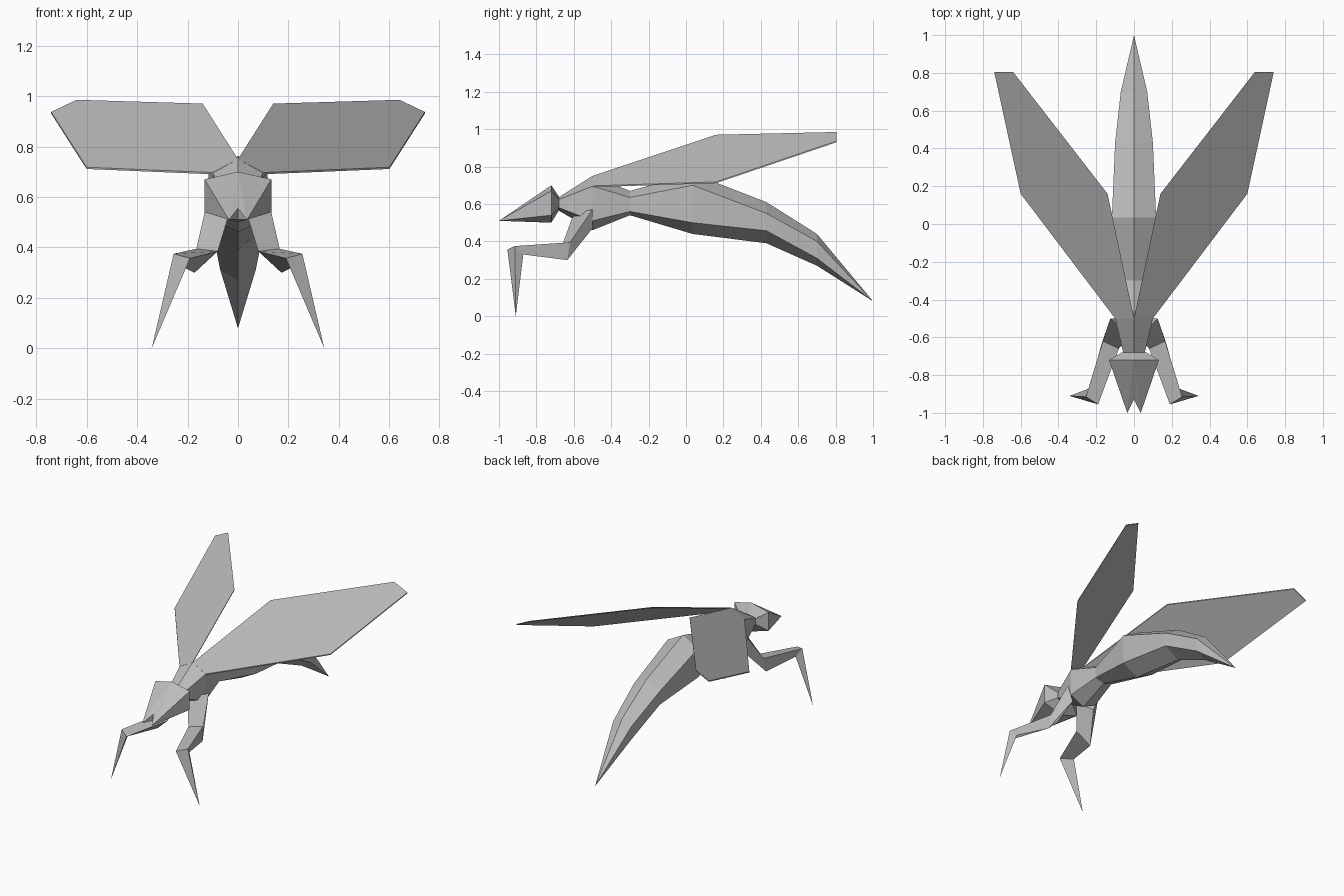
import bpy, bmesh
from mathutils import Vector

if "Cube" in bpy.data.objects:
    bpy.data.objects.remove(bpy.data.objects["Cube"])

grey = bpy.data.materials.new("plain grey")
grey.diffuse_color = (0.5, 0.5, 0.5, 1)
grey.use_nodes = True
grey.node_tree.nodes["Principled BSDF"].inputs["Base Color"].default_value = grey.diffuse_color


def make(name, verts, faces):
    """Flat-shaded mesh object with outward normals."""
    me = bpy.data.meshes.new(name)
    me.from_pydata([tuple(v) for v in verts], [], faces)
    bm = bmesh.new()
    bm.from_mesh(me)
    bmesh.ops.remove_doubles(bm, verts=bm.verts, dist=0.0005)
    bmesh.ops.recalc_face_normals(bm, faces=bm.faces)
    bm.to_mesh(me)
    bm.free()
    me.materials.append(grey)
    ob = bpy.data.objects.new(name, me)
    bpy.context.collection.objects.link(ob)
    return ob


def loft(name, rings):
    """Skin equal-sized rings, capping both ends."""
    n = len(rings[0])
    faces = [tuple(range(n)), tuple(range((len(rings) - 1) * n, len(rings) * n))]
    for r in range(len(rings) - 1):
        for i in range(n):
            j = (i + 1) % n
            faces.append((r * n + i, r * n + j, r * n + n + j, r * n + n + i))
    return make(name, [v for ring in rings for v in ring], faces)


def hexagon(y, w, top, upper, lower, bottom):
    return [(0, y, top), (w, y, upper), (w, y, lower),
            (0, y, bottom), (-w, y, lower), (-w, y, upper)]


def spine(name, sections, tip=None):
    """Hexagonal body part, optionally closing to a point."""
    rings = [hexagon(*s) for s in sections]
    if not tip:
        return loft(name, rings)
    verts = [v for r in rings for v in r] + [tip]
    faces = [tuple(range(6))]
    for r in range(len(rings)):
        for i in range(6):
            a, b = r * 6 + i, r * 6 + (i + 1) % 6
            faces.append((a, b, b + 6, a + 6) if r < len(rings) - 1 else (a, b, len(verts) - 1))
    return make(name, verts, faces)


# Thorax: neck, wing shoulder, waist
spine("thorax", [(-0.69, 0.055, 0.63, 0.62, 0.585, 0.57),
                 (-0.50, 0.10, 0.75, 0.695, 0.51, 0.46),
                 (-0.30, 0.065, 0.67, 0.635, 0.56, 0.54)])

# Abdomen: drooping and tapering to a sting
spine("abdomen", [(-0.30, 0.065, 0.67, 0.635, 0.56, 0.54),
                  (0.035, 0.117, 0.763, 0.70, 0.50, 0.44),
                  (0.43, 0.10, 0.61, 0.55, 0.457, 0.39),
                  (0.70, 0.07, 0.44, 0.40, 0.31, 0.27)], (0, 1, 0.08))

# Head: hexagonal crown tapering to two jaw tips with a notch between
head = hexagon(-0.68, 0.065, 0.64, 0.625, 0.58, 0.565) \
    + hexagon(-0.72, 0.132, 0.70, 0.67, 0.54, 0.50) \
    + [(0.036, -1, 0.51), (-0.036, -1, 0.51), (0, -0.93, 0.555), (0, -0.93, 0.51)]
head_faces = [tuple(range(6))] + [(i, (i + 1) % 6, (i + 1) % 6 + 6, i + 6) for i in range(6)]
head_faces += [(6, 7, 12), (6, 12, 14), (7, 8, 12), (8, 9, 12), (9, 15, 12), (12, 15, 14),
               (6, 11, 13), (6, 13, 14), (11, 10, 13), (10, 9, 13), (9, 15, 13), (13, 15, 14)]
make("head", head, head_faces)

# Wing outline and the three triangular joints of the leg, right side
wing = [(0, -0.5, 0.75), (0.14, 0.16, 0.97), (0.64, 0.805, 0.985),
        (0.74, 0.805, 0.937), (0.60, 0.16, 0.718), (0.10, -0.5, 0.697)]
hip = [(0.03, -0.60, 0.55), (0.125, -0.50, 0.57), (0.085, -0.50, 0.47)]
knee = [(0.08, -0.66, 0.385), (0.165, -0.62, 0.395), (0.172, -0.635, 0.30)]
ankle = [(0.19, -0.955, 0.357), (0.255, -0.915, 0.375), (0.235, -0.87, 0.33)]
claw = (0.342, -0.91, 0)

for side, s in (("right", 1), ("left", -1)):
    def flip(points):
        return [Vector((s * x, y, z)) for x, y, z in points]

    # Thin flat wing
    top = flip(wing)
    loft(side + "_wing", [top, [v - Vector((0, 0, 0.007)) for v in top]])
    # Bent foreleg with a pointed claw
    loft(side + "_leg", [flip(hip), flip(knee), flip(ankle)])
    make(side + "_claw", flip(ankle + [claw]), [(0, 1, 2), (0, 1, 3), (1, 2, 3), (2, 0, 3)])
